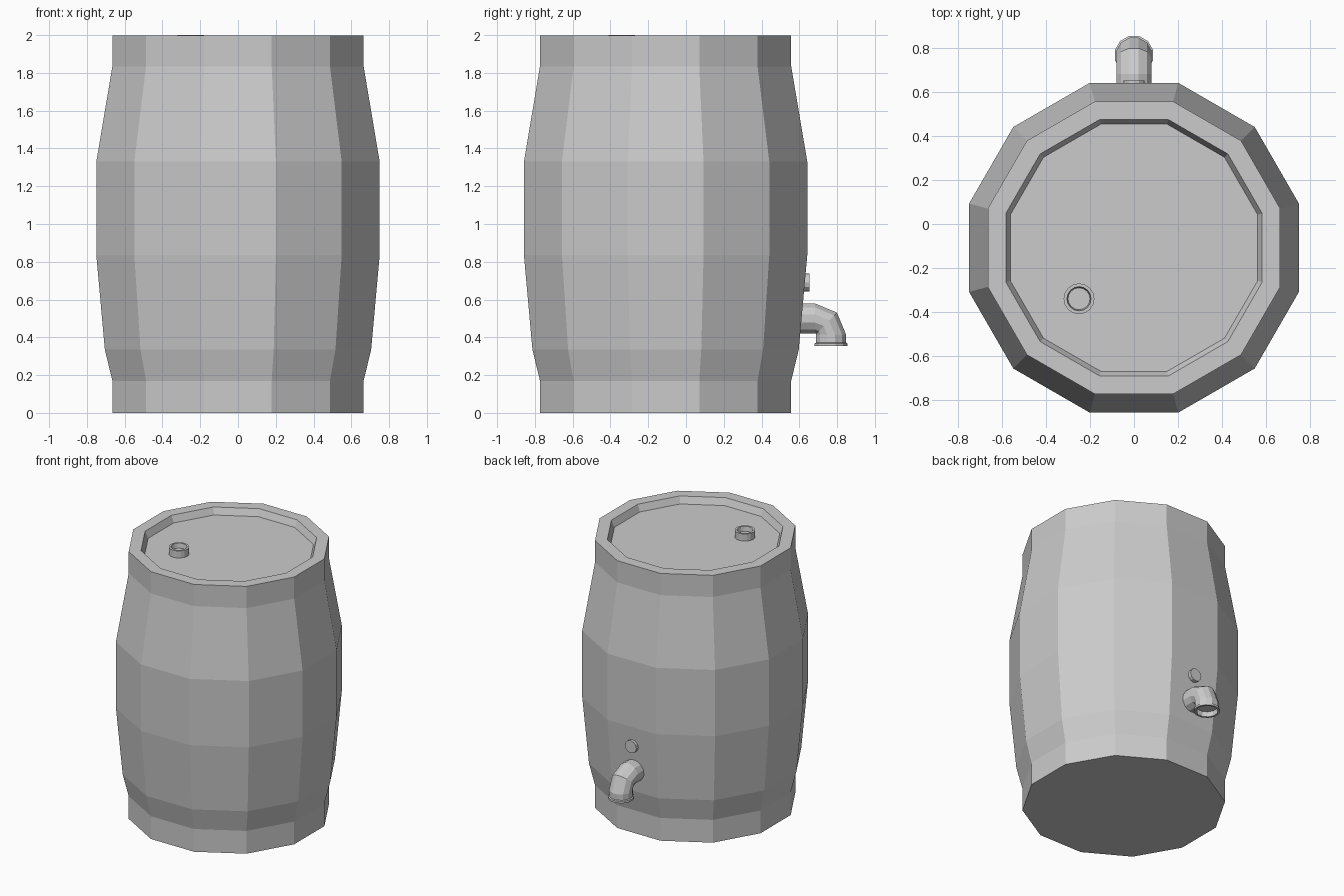
import bpy, bmesh
from math import radians, sin, cos, tau
from mathutils import Matrix, Vector

if "Cube" in bpy.data.objects:
    bpy.data.objects.remove(bpy.data.objects["Cube"])


def loft(name, rings, sides, phase=0.0):
    """Skin a list of rings (centre, tilt about x in degrees, radius) and cap both ends."""
    bm = bmesh.new()
    loops = []
    for centre, tilt, r in rings:
        rot = Matrix.Rotation(radians(tilt), 3, 'X')
        loops.append([bm.verts.new(Vector(centre) + rot @ Vector(
            (r * cos(phase + tau * i / sides), r * sin(phase + tau * i / sides), 0)))
            for i in range(sides)])
    for a, b in zip(loops, loops[1:]):
        for i in range(sides):
            j = (i + 1) % sides
            bm.faces.new((a[i], a[j], b[j], b[i]))
    bm.faces.new(loops[0][::-1])
    bm.faces.new(loops[-1])
    bmesh.ops.recalc_face_normals(bm, faces=bm.faces)
    mesh = bpy.data.meshes.new(name)
    bm.to_mesh(mesh)
    bm.free()
    obj = bpy.data.objects.new(name, mesh)
    bpy.context.collection.objects.link(obj)
    return obj


BARREL_Y = -0.108

# Barrel body: 12 flat staves with a recessed lid (profile is distance to flat, height)
profile = [(0.665, 0), (0.665, 0.17), (0.705, 0.335), (0.75, 0.835), (0.75, 1.33),
           (0.665, 1.835), (0.665, 1.997), (0.583, 1.997), (0.562, 1.947)]
loft("barrel", [((0, BARREL_Y, z), 0, d / cos(radians(15))) for d, z in profile],
     12, radians(15))

# Filler neck on the lid, open at the top
neck = [(0.07, 1.94), (0.07, 2.0), (0.055, 2.0), (0.05, 1.965)]
loft("filler_neck", [((-0.25, -0.34, z), 0, r) for r, z in neck], 16)

# Spout: straight pipe, two-step elbow, flange and hollow mouth
BEND = 0.085
rings = [((0, 0.56, 0.50), -90, 0.082)]
for a in (0, 45, 90):
    rings.append(((0, 0.683 + BEND * sin(radians(a)), 0.415 + BEND * cos(radians(a))),
                  -90 - a, 0.082))
for z, r in [(0.372, 0.082), (0.368, 0.09), (0.353, 0.09), (0.353, 0.075), (0.39, 0.072)]:
    rings.append(((0, 0.768, z), -180, r))
loft("spout", rings, 12, radians(15))

# Round knob above the spout
loft("spout_knob", [((0, y, 0.69), -90, r) for y, r in [(0.59, 0.047), (0.653, 0.047)]], 12)
